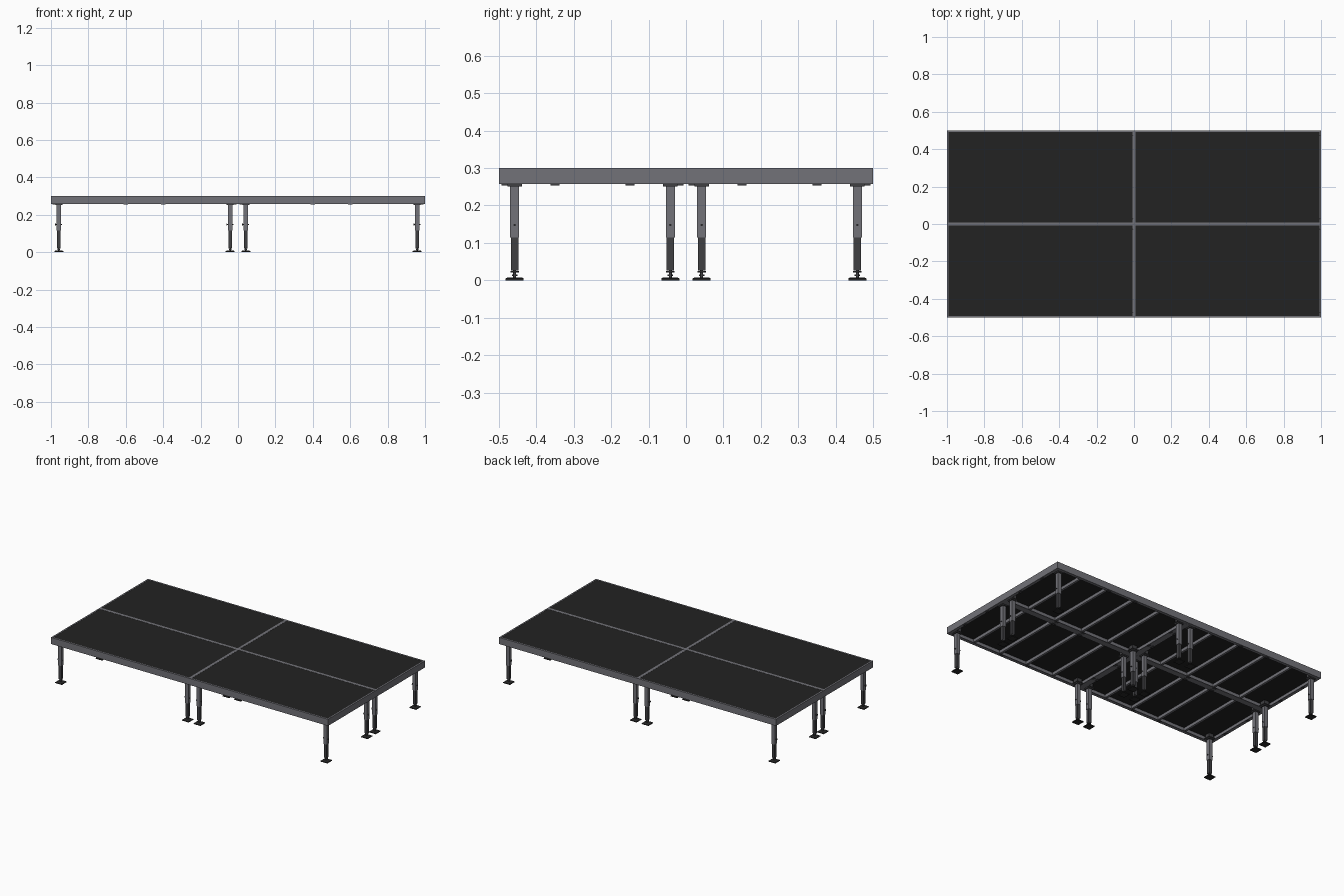
import bpy
import bmesh
from mathutils import Matrix, Vector

cube = bpy.data.objects.get("Cube")
if cube:
    bpy.data.objects.remove(cube, do_unlink=True)


def material(name, r, g, b):
    m = bpy.data.materials.new(name)
    m.diffuse_color = (r, g, b, 1)
    m.use_nodes = True
    m.node_tree.nodes["Principled BSDF"].inputs["Base Color"].default_value = (r, g, b, 1)
    return m


frame_grey = material("frame grey", 0.17, 0.17, 0.19)
deck_black = material("deck black", 0.016, 0.016, 0.016)
dark_steel = material("dark steel", 0.05, 0.05, 0.054)
foot_black = material("foot black", 0.02, 0.02, 0.02)


def box(bm, x, y, z0, z1, sx, sy, taper=1):
    """Box centred on x, y from z0 to z1; taper scales its top."""
    made = bmesh.ops.create_cube(bm, size=1)["verts"]
    for v in made:
        k = taper if v.co.z > 0 else 1
        v.co = Vector((x + v.co.x * sx * k, y + v.co.y * sy * k, z1 if v.co.z > 0 else z0))


def rod(bm, centre, radius, length, sides=12, axis="Z"):
    turn = Matrix.Rotation(1.5708, 4, "Y") if axis == "X" else Matrix()
    bmesh.ops.create_cone(bm, cap_ends=True, segments=sides, radius1=radius, radius2=radius,
                          depth=length, matrix=Matrix.Translation(centre) @ turn)


def finish(bm, name, mat, smooth=False):
    mesh = bpy.data.meshes.new(name)
    bm.to_mesh(mesh)
    bm.free()
    mesh.materials.append(mat)
    obj = bpy.data.objects.new(name, mesh)
    bpy.context.collection.objects.link(obj)
    if smooth:
        bpy.ops.object.select_all(action="DESELECT")
        obj.select_set(True)
        bpy.context.view_layer.objects.active = obj
        bpy.ops.object.shade_smooth_by_angle()


BOTTOM, TOP, WALL = 0.257, 0.3, 0.009
LEG = 0.042


def build_deck(cx, cy, tag):
    # rim of rails with an inward lower flange
    bm = bmesh.new()
    for s in (-1, 1):
        box(bm, cx, cy + s * (0.25 - WALL / 2), BOTTOM, TOP, 1, WALL)
        box(bm, cx + s * (0.5 - WALL / 2), cy, BOTTOM, TOP, WALL, 0.5 - 2 * WALL)
        box(bm, cx, cy + s * 0.236, BOTTOM, 0.261, 0.98, 0.012)
        box(bm, cx + s * 0.486, cy, BOTTOM, 0.261, 0.012, 0.46)
    finish(bm, "frame_" + tag, frame_grey)

    # deck panel
    bm = bmesh.new()
    box(bm, cx, cy, 0.287, 0.2992, 1 - 2 * WALL, 0.5 - 2 * WALL)
    finish(bm, "deck_panel_" + tag, deck_black)

    # cross ribs below the panel
    bm = bmesh.new()
    for i in range(4):
        box(bm, cx - 0.3 + i * 0.2, cy, 0.268, 0.287, 0.014, 0.482)
    finish(bm, "cross_ribs_" + tag, frame_grey)

    # clamp tabs under the rails
    bm = bmesh.new()
    for s in (-1, 1):
        for t in (-0.1, 0.1):
            box(bm, cx + t, cy + s * 0.235, 0.254, BOTTOM, 0.024, 0.016)
            box(bm, cx + s * 0.485, cy + t, 0.254, BOTTOM, 0.016, 0.024)
    finish(bm, "clamp_tabs_" + tag, dark_steel)

    # small corner lock caps on the end rail
    bm = bmesh.new()
    for s in (-1, 1):
        rod(bm, (cx + 0.494, cy + s * 0.222, TOP), 0.003, 0.001)
    finish(bm, "lock_caps_" + tag, dark_steel)

    for sx in (-1, 1):
        for sy in (-1, 1):
            build_leg(cx + sx * (0.5 - LEG), cy + sy * (0.25 - LEG), sx, sy,
                      tag + ("_left" if sx > 0 else "_right") + ("_back" if sy > 0 else "_front"))


def build_leg(x, y, sx, sy, tag):
    # corner socket
    bm = bmesh.new()
    box(bm, x + sx * 0.008, y + sy * 0.008, 0.258, 0.263, 0.062, 0.062)
    box(bm, x, y, 0.251, 0.258, 0.038, 0.038)
    box(bm, x, y, 0.263, 0.287, 0.034, 0.034)
    finish(bm, "leg_socket_" + tag, dark_steel)

    # outer sleeve
    bm = bmesh.new()
    box(bm, x, y, 0.115, 0.252, 0.024, 0.024)
    finish(bm, "leg_sleeve_" + tag, frame_grey)

    # telescoping inner tube
    bm = bmesh.new()
    box(bm, x, y, 0.026, 0.118, 0.02, 0.02)
    finish(bm, "leg_tube_" + tag, dark_steel)

    # locking bolt and knob
    bm = bmesh.new()
    rod(bm, (x, y, 0.148), 0.003, 0.034, axis="X")
    rod(bm, (x - 0.018, y, 0.148), 0.006, 0.005, axis="X")
    finish(bm, "leg_bolt_" + tag, dark_steel, True)

    # levelling screw with nuts
    bm = bmesh.new()
    rod(bm, (x, y, 0.017), 0.004, 0.022)
    rod(bm, (x, y, 0.023), 0.011, 0.005, 6)
    rod(bm, (x, y, 0.0135), 0.007, 0.004, 6)
    finish(bm, "levelling_screw_" + tag, dark_steel)

    # foot plate
    bm = bmesh.new()
    box(bm, x, y, 0, 0.005, 0.048, 0.048)
    box(bm, x, y, 0.005, 0.008, 0.048, 0.048, 0.8)
    finish(bm, "foot_plate_" + tag, foot_black)


for cx in (-0.5, 0.5):
    for cy in (-0.25, 0.25):
        build_deck(cx, cy, ("left" if cx > 0 else "right") + ("_back" if cy > 0 else "_front"))
